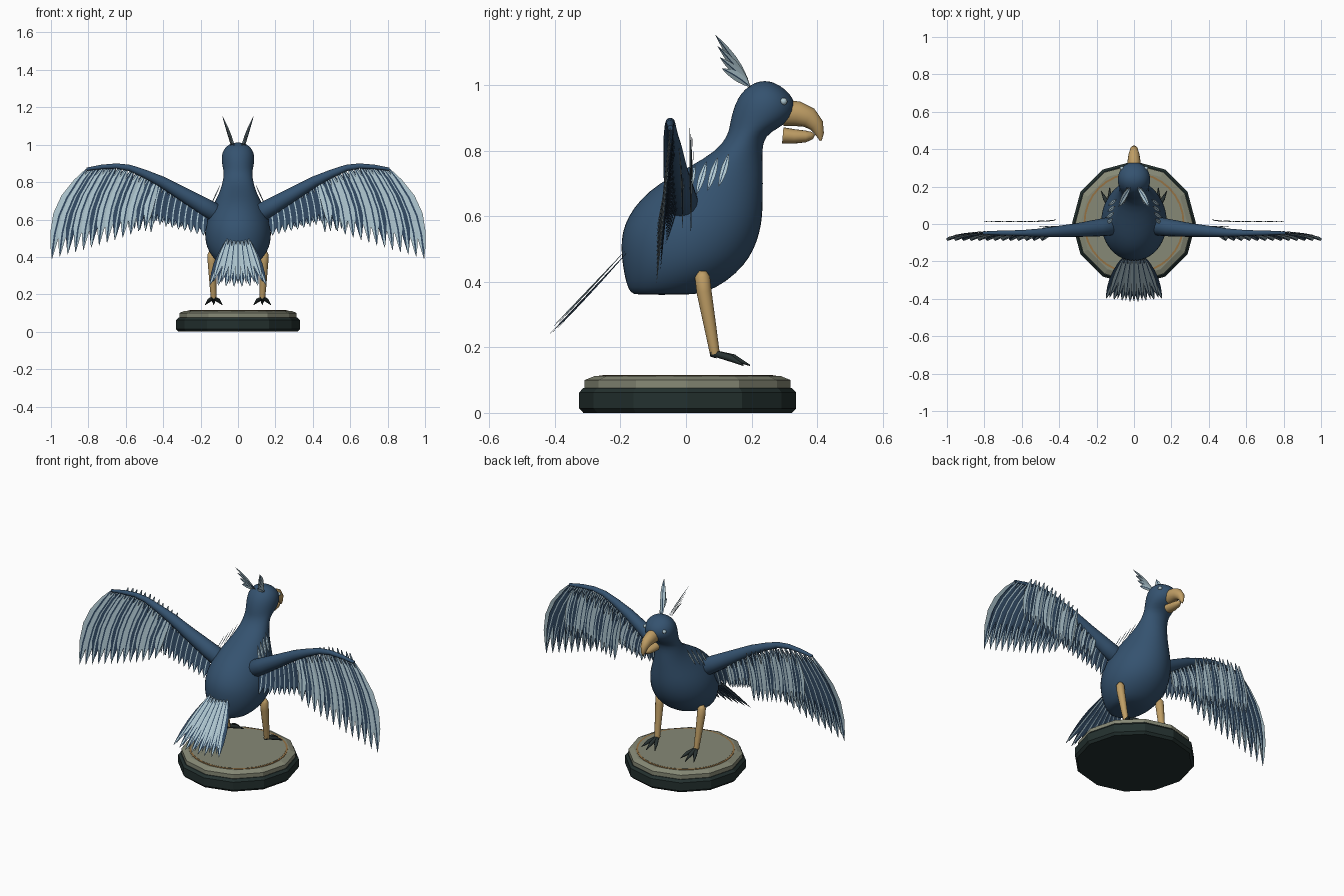
import bpy, bmesh, math
from mathutils import Vector

cube = bpy.data.objects.get("Cube")
if cube:
    bpy.data.objects.remove(cube, do_unlink=True)


def material(name, rgb, rough=0.6):
    m = bpy.data.materials.new(name)
    m.use_nodes = True
    m.diffuse_color = (*rgb, 1)
    node = m.node_tree.nodes["Principled BSDF"]
    node.inputs["Base Color"].default_value = (*rgb, 1)
    node.inputs["Roughness"].default_value = rough
    return m


BLUE = material("plumage blue", (0.035, 0.085, 0.16))
DARK = material("dark feather blue", (0.03, 0.065, 0.12))
PALE = material("pale feather", (0.42, 0.56, 0.62))
HORN = material("horn yellow", (0.52, 0.34, 0.13))
CLAW = material("claw black", (0.02, 0.03, 0.03))
BASE = material("base dark green", (0.017, 0.03, 0.028))
STONE = material("stone grey", (0.24, 0.25, 0.18))
BRONZE = material("bronze", (0.3, 0.17, 0.06))
FEATHER_MATS = [DARK, PALE]


def finish(name, bm, mats, smooth=True, mirror=False, subdiv=0, angle=60):
    bmesh.ops.recalc_face_normals(bm, faces=bm.faces)
    mesh = bpy.data.meshes.new(name)
    bm.to_mesh(mesh)
    bm.free()
    ob = bpy.data.objects.new(name, mesh)
    bpy.context.collection.objects.link(ob)
    for m in mats:
        mesh.materials.append(m)
    if mirror:
        ob.modifiers.new("mirror", "MIRROR").use_mirror_merge = False
    if subdiv:
        s = ob.modifiers.new("subdivision", "SUBSURF")
        s.levels = s.render_levels = subdiv
    if smooth:
        bpy.ops.object.select_all(action="DESELECT")
        ob.select_set(True)
        bpy.context.view_layer.objects.active = ob
        bpy.ops.object.shade_smooth_by_angle(angle=math.radians(angle))
    return ob


def loft(bm, rings):
    """Skin a list of equal-length point rings and cap both ends."""
    rows = [[bm.verts.new(p) for p in ring] for ring in rings]
    n = len(rows[0])
    for a, b in zip(rows, rows[1:]):
        for i in range(n):
            j = (i + 1) % n
            bm.faces.new((a[i], a[j], b[j], b[i]))
    bm.faces.new(rows[0])
    bm.faces.new(rows[-1])


def oval(centre, u, v, n):
    turn = [math.tau * i / n for i in range(n)]
    return [centre + u * math.cos(t) + v * math.sin(t) for t in turn]


def tube(bm, path, n=12, flat=1.0):
    """Round tube through (x, y, z, radius) points."""
    pts = [Vector(p[:3]) for p in path]
    rings = []
    for i, p in enumerate(pts):
        d = (pts[min(i + 1, len(pts) - 1)] - pts[max(i - 1, 0)]).normalized()
        ref = Vector((1, 0, 0)) if abs(d.x) < 0.6 else Vector((0, 1, 0))
        u = (ref - d * ref.dot(d)).normalized()
        r = path[i][3]
        rings.append(oval(p, u * r * flat, d.cross(u) * r, n))
    loft(bm, rings)


def feather(bm, root, tip, width, normal, mat, bend=0.0):
    """Leaf-shaped blade with a narrow shaft strip in the other colour."""
    root, tip, normal = Vector(root), Vector(tip), Vector(normal)
    axis = tip - root
    side = axis.cross(normal).normalized()
    up = side.cross(axis).normalized()
    rows = []
    for t, w in ((0, .12), (.15, .6), (.35, .95), (.55, 1), (.75, .75), (.9, .36), (1, .03)):
        c = root + axis * t + side * bend * math.sin(math.pi * t)
        half = width * w / 2
        shaft = min(half * 0.5, width * 0.07)
        lift = up * width * 0.06 * w
        rows.append([bm.verts.new(c + side * s - (lift if abs(s) == half else lift * 0))
                     for s in (-half, -shaft, shaft, half)])
    for a, b in zip(rows, rows[1:]):
        for k in range(3):
            f = bm.faces.new((a[k], a[k + 1], b[k + 1], b[k]))
            f.material_index = 1 - mat if k == 1 else mat


def mix(a, b, t):
    return Vector(a).lerp(Vector(b), t)


# Body, neck and head: height, back y, front y, half width
body_rings = [
    (.36, -.15, .00, .07), (.365, -.172, .06, .10), (.40, -.185, .125, .14),
    (.45, -.195, .18, .168), (.50, -.2, .21, .178), (.55, -.197, .227, .178),
    (.60, -.178, .235, .168), (.65, -.142, .236, .147), (.70, -.085, .236, .122),
    (.75, .01, .235, .097), (.80, .095, .232, .082), (.845, .126, .24, .076),
    (.87, .132, .285, .08), (.90, .137, .328, .087), (.94, .148, .336, .089),
    (.975, .167, .318, .078), (1.0, .195, .285, .052), (1.012, .225, .255, .02)]
bm = bmesh.new()
loft(bm, [oval(Vector((0, (a + b) / 2, z)), Vector((w, 0, 0)), Vector((0, (b - a) / 2, 0)), 24)
          for z, a, b, w in body_rings])
finish("body", bm, [BLUE], subdiv=1, angle=80)

# Beak halves
bm = bmesh.new()
tube(bm, [(0, .30, .915, .04), (0, .34, .912, .038), (0, .375, .9, .032),
          (0, .398, .877, .023), (0, .408, .85, .013), (0, .411, .83, .003)], 16, .9)
finish("upper_beak", bm, [HORN])
bm = bmesh.new()
tube(bm, [(0, .295, .846, .025), (0, .33, .843, .022), (0, .365, .843, .018),
          (0, .385, .846, .011), (0, .392, .848, .003)], 16, 1.2)
finish("lower_beak", bm, [HORN])

# Eyes
bm = bmesh.new()
bmesh.ops.create_uvsphere(bm, u_segments=12, v_segments=8, radius=.011)
bmesh.ops.translate(bm, verts=bm.verts, vec=(.064, .298, .95))
finish("eyes", bm, [PALE], mirror=True)

# Legs
bm = bmesh.new()
tube(bm, [(.14, .05, .432, .012), (.14, .05, .415, .023), (.139, .055, .37, .023),
          (.134, .076, .25, .018), (.13, .088, .18, .015)])
finish("legs", bm, [HORN], mirror=True)

# Toes
bm = bmesh.new()
for dx, reach in ((-.045, .09), (0, .11), (.045, .09)):
    start = Vector((.13, .085, .182))
    end = start + Vector((dx, reach, -.037))
    mid = mix(start, end, .55) + Vector((0, 0, .006))
    tube(bm, [(*start, .01), (*mid, .011), (*end, .002)], 8)
tube(bm, [(.13, .095, .18, .014), (.13, .075, .184, .012)], 8)
finish("toes", bm, [CLAW], mirror=True)

# Wing arms
arm = [(.09, -.005, .615, .03), (.13, -.012, .64, .05), (.19, -.02, .675, .046), (.30, -.032, .739, .037),
       (.41, -.04, .803, .029), (.5, -.046, .845, .022), (.58, -.048, .876, .017),
       (.65, -.048, .886, .014), (.73, -.048, .881, .012), (.81, -.048, .869, .008)]
bm = bmesh.new()
tube(bm, arm, 16)
finish("wing_arms", bm, [BLUE], mirror=True)


def arm_point(x):
    for a, b in zip(arm, arm[1:]):
        if x <= b[0]:
            return mix(a[:3], b[:3], (x - a[0]) / (b[0] - a[0]))
    return Vector(arm[-1][:3])


BACK = (0, -1, 0)
# Long flight feathers: dark row with a pale row laid over it
bm = bmesh.new()
count = 13
for i in range(count):
    t = i / (count - 1)
    root = arm_point(.43 + .38 * t)
    tip = Vector((.49 + .505 * t, -.09, .56 - .17 * t ** .8))
    feather(bm, root, tip, .052 + .016 * t, BACK, 0 if i % 3 == 1 else 1, -.012 - .035 * t)
    if i < count - 1:
        shift = Vector((.03, .012, .03))
        feather(bm, root + Vector((.012, .01, 0)), tip + shift, .045, BACK, 0, -.012 - .03 * t)
finish("flight_feathers", bm, FEATHER_MATS, False, True)

# Inner wing feathers
bm = bmesh.new()
count = 10
for i in range(count):
    t = i / (count - 1)
    root = arm_point(.17 + .27 * t)
    tip = Vector((.185 + .3 * t, -.062, .515 + .07 * t))
    feather(bm, root, tip, .045, BACK, 0, -.008)
    if i > 2:
        feather(bm, root + Vector((.01, .02, 0)), tip + Vector((.02, .05, .02)), .04, BACK, i % 2, -.008)
finish("inner_wing_feathers", bm, FEATHER_MATS, False, True)

# Covert feathers on the leading side of the wing
bm = bmesh.new()
count = 12
for i in range(count):
    t = i / (count - 1)
    root = arm_point(.42 + .32 * t) + Vector((0, .064 - .005 * (i % 2), .004))
    tip = Vector((.465 + .325 * t, .015, .53 + .07 * t))
    feather(bm, root, tip, .042, (0, 1, 0), 0 if i % 3 == 1 else 1, .012)
finish("wing_coverts", bm, FEATHER_MATS, False, True)

# Tail fan
bm = bmesh.new()
slope = Vector((0, -.7, .7))
for layer, count, spread, length in ((0, 8, .15, 1.0), (1, 7, .135, .96)):
    for i in range(count):
        s = 2 * i / (count - 1) - 1
        root = Vector((s * .055, -.175, .495)) + slope * .008 * layer
        tip = Vector((s * spread, -.418 + .018 * abs(s), .24 + .01 * abs(s))) + slope * .008 * layer
        feather(bm, root, mix(root, tip, length), .05 - .014 * layer, slope, layer)
finish("tail_feathers", bm, FEATHER_MATS, False)

# Crest plumes
bm = bmesh.new()
for i in range(4):
    k = i / 3
    feather(bm, (.02 + .006 * i, .195, .995), mix((.083, .09, 1.152), (.05, .11, 1.05), k),
            .03, (.75, -.6, 0), 1, .004)
finish("crest_plumes", bm, FEATHER_MATS, False, True)

# Small shoulder feathers
bm = bmesh.new()
for i in range(4):
    back = Vector((.006, -.034, -.012)) * i
    feather(bm, Vector((.094, .13, .79)) + back, Vector((.138, .10, .69)) + back,
            .02, (.9, -.2, .4), 1)
finish("shoulder_feathers", bm, FEATHER_MATS, False, True)


# Pedestal
def stack(name, profile, mat, n=12):
    bm = bmesh.new()
    loft(bm, [oval(Vector((0, .005, z)), Vector((r, 0, 0)), Vector((0, r, 0)), n) for r, z in profile])
    finish(name, bm, [mat], False)


stack("base_plinth", [(.318, 0), (.331, .014), (.331, .062), (.318, .076)], BASE)
stack("base_top", [(.314, .07), (.314, .1), (.285, .112)], STONE)
stack("base_ring", [(.27, .108), (.27, .1145)], BRONZE, 32)
stack("base_disc", [(.26, .109), (.26, .1155)], STONE, 32)
